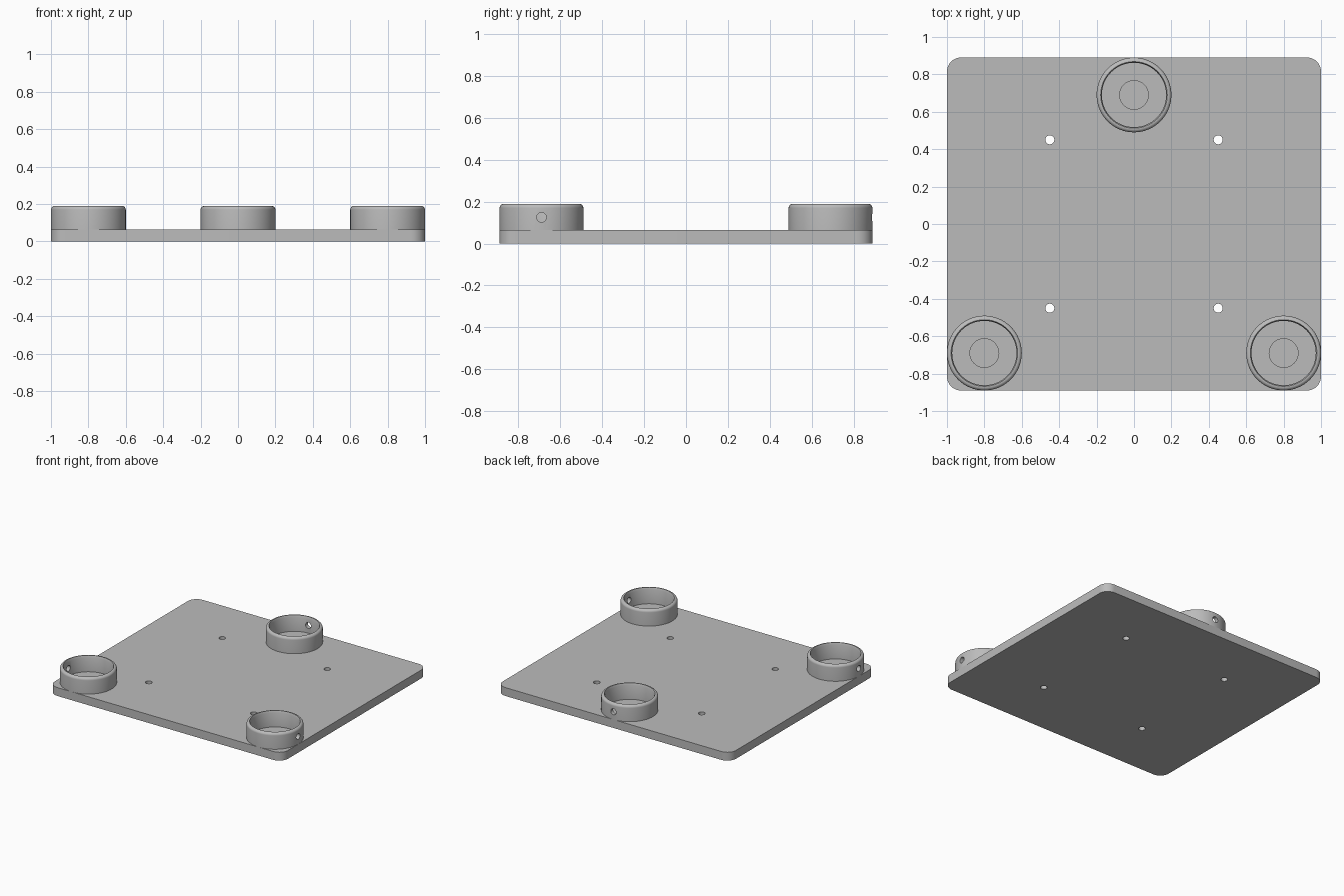
import bpy, bmesh, math
from mathutils import Matrix, Vector

if "Cube" in bpy.data.objects:
    bpy.data.objects.remove(bpy.data.objects["Cube"], do_unlink=True)

HALF_X, HALF_Y, THICK = 1.0, 0.89, 0.065
TOP = 0.19
RING_R = 0.2
# Ring centre and outward direction of its set-screw hole
RINGS = {
    "front_left_ring": ((0.8, -0.69), (1, 0)),
    "front_right_ring": ((-0.8, -0.69), (-1, 0)),
    "back_ring": ((0, 0.69), (0, 1)),
}

grey = bpy.data.materials.new("plain_grey")
grey.use_nodes = True
GREY = (0.5, 0.5, 0.5, 1)
grey.diffuse_color = GREY
grey.node_tree.nodes["Principled BSDF"].inputs["Base Color"].default_value = GREY


def add_object(name, bm):
    bmesh.ops.recalc_face_normals(bm, faces=bm.faces)
    mesh = bpy.data.meshes.new(name)
    bm.to_mesh(mesh)
    bm.free()
    obj = bpy.data.objects.new(name, mesh)
    bpy.context.collection.objects.link(obj)
    mesh.materials.append(grey)
    return obj


def add_cylinder(bm, centre, radius, depth, direction=(0, 0, 1)):
    turn = Vector((0, 0, 1)).rotation_difference(Vector(direction)).to_matrix().to_4x4()
    bmesh.ops.create_cone(bm, cap_ends=True, segments=32, radius1=radius, radius2=radius,
                          depth=depth, matrix=Matrix.Translation(centre) @ turn)


def cut(obj, bm):
    cutter = add_object(obj.name + "_cutter", bm)
    cutter.hide_render = True
    mod = obj.modifiers.new("holes", "BOOLEAN")
    mod.operation, mod.solver, mod.object = "DIFFERENCE", "EXACT", cutter
    bpy.ops.object.select_all(action="DESELECT")
    bpy.context.view_layer.objects.active = obj
    obj.select_set(True)
    bpy.ops.object.modifier_apply(modifier=mod.name)
    bpy.data.objects.remove(cutter, do_unlink=True)
    bpy.ops.object.shade_smooth_by_angle(angle=math.radians(25))


# Base plate with rounded corners
bm = bmesh.new()
bmesh.ops.create_cube(bm, size=1, matrix=Matrix.Translation((0, 0, THICK / 2))
                      @ Matrix.Diagonal((2 * HALF_X, 2 * HALF_Y, THICK, 1)))
uprights = [e for e in bm.edges if abs(e.verts[0].co.z - e.verts[1].co.z) > THICK / 2]
bmesh.ops.bevel(bm, geom=uprights, offset=0.075, segments=10, profile=0.5, affect="EDGES")
base_plate = add_object("base_plate", bm)

# Mounting holes through the plate, and a shallow recess inside each ring
bm = bmesh.new()
for x in (-0.45, 0.45):
    for y in (-0.45, 0.45):
        add_cylinder(bm, (x, y, THICK / 2), 0.024, 0.2)
for (x, y), _ in RINGS.values():
    add_cylinder(bm, (x, y, THICK), 0.077, 0.04)
cut(base_plate, bm)

# Ring profile: rounded outer rim, chamfered inner rim
FILLET = 0.02
profile = [(0.172, THICK - 0.005), (RING_R, THICK - 0.005)]
for i in range(7):
    a = math.radians(15 * i)
    profile.append((RING_R - FILLET * (1 - math.cos(a)), TOP - FILLET * (1 - math.sin(a))))
profile += [(0.178, TOP), (0.172, TOP - 0.015)]

# Rings, each with one set-screw hole facing outwards
for name, ((x, y), (dx, dy)) in RINGS.items():
    bm = bmesh.new()
    verts = [bm.verts.new((r, 0, z)) for r, z in profile]
    edges = [bm.edges.new((v, verts[i - 1])) for i, v in enumerate(verts)]
    bmesh.ops.spin(bm, geom=verts + edges, cent=(0, 0, 0), axis=(0, 0, 1),
                   angle=math.tau, steps=64, use_merge=True)
    bmesh.ops.remove_doubles(bm, verts=bm.verts, dist=1e-5)
    bmesh.ops.translate(bm, verts=bm.verts, vec=(x, y, 0))
    ring = add_object(name, bm)
    bm = bmesh.new()
    add_cylinder(bm, (x + dx * RING_R, y + dy * RING_R, 0.125), 0.023, 0.15, (dx, dy, 0))
    cut(ring, bm)
